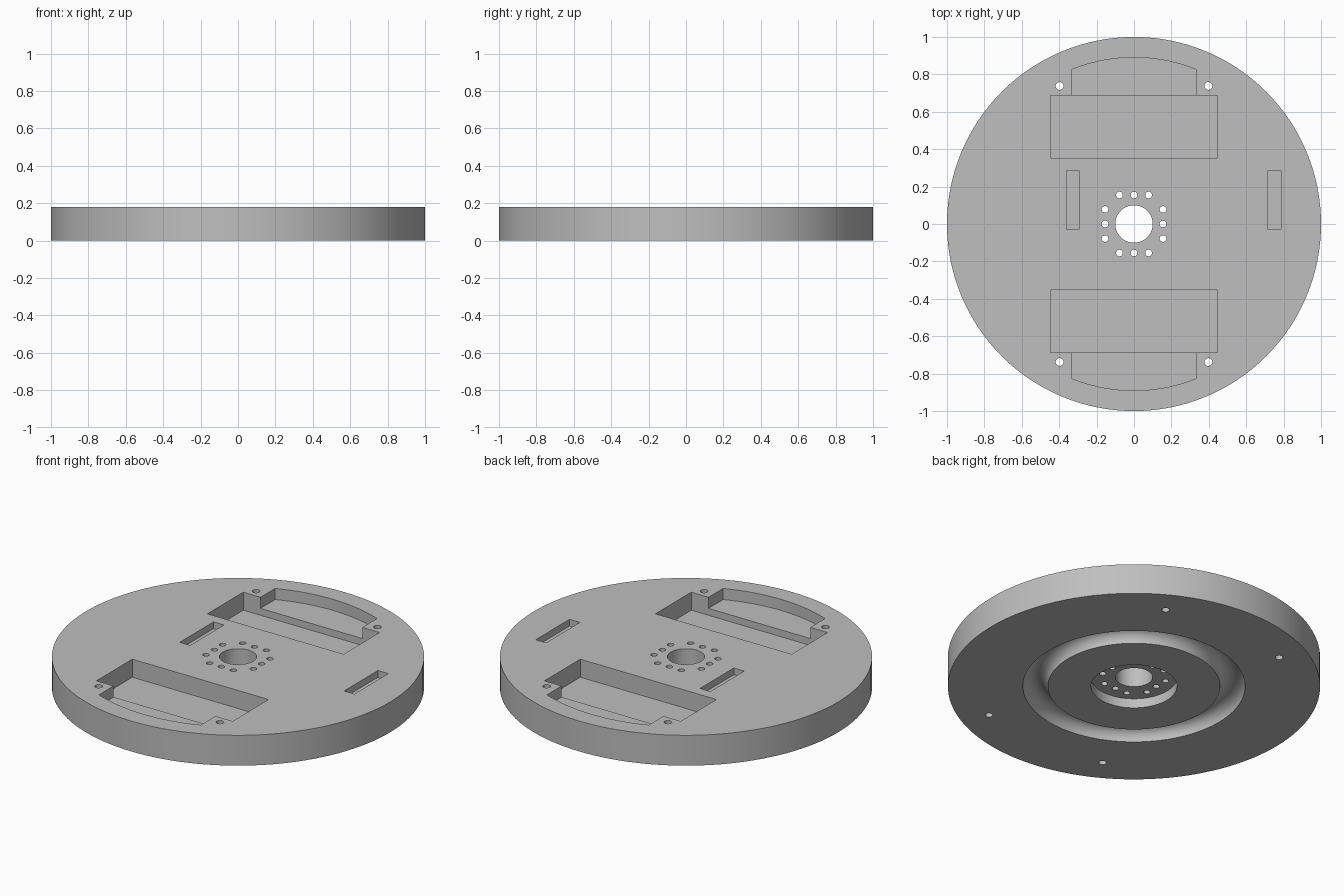
import bpy, bmesh, math
from mathutils import Vector

cube = bpy.data.objects.get("Cube")
if cube:
    bpy.data.objects.remove(cube, do_unlink=True)

HEIGHT = 0.18
SEGMENTS = 128

grey = bpy.data.materials.new("plain grey")
grey.use_nodes = True
grey.diffuse_color = (0.52, 0.52, 0.52, 1)
grey.node_tree.nodes["Principled BSDF"].inputs["Base Color"].default_value = grey.diffuse_color


def make_object(name, bm):
    bmesh.ops.recalc_face_normals(bm, faces=bm.faces)
    mesh = bpy.data.meshes.new(name)
    bm.to_mesh(mesh)
    bm.free()
    mesh.materials.append(grey)
    obj = bpy.data.objects.new(name, mesh)
    bpy.context.collection.objects.link(obj)
    return obj


def lathe(name, profile):
    """Revolve a closed (radius, height) profile around z."""
    bm = bmesh.new()
    rings = []
    for i in range(SEGMENTS):
        a = math.tau * i / SEGMENTS
        rings.append([bm.verts.new((r * math.cos(a), r * math.sin(a), z)) for r, z in profile])
    n = len(profile)
    for i, ring in enumerate(rings):
        after = rings[(i + 1) % SEGMENTS]
        for j in range(n):
            k = (j + 1) % n
            bm.faces.new((ring[j], after[j], after[k], ring[k]))
    return make_object(name, bm)


def prism(name, outline, bottom, top):
    """Extrude a flat outline between two heights."""
    bm = bmesh.new()
    face = bm.faces.new([bm.verts.new((x, y, bottom)) for x, y in outline])
    out = bmesh.ops.extrude_face_region(bm, geom=[face])
    verts = [v for v in out["geom"] if isinstance(v, bmesh.types.BMVert)]
    bmesh.ops.translate(bm, vec=Vector((0, 0, top - bottom)), verts=verts)
    return make_object(name, bm)


def cut(outline, depth):
    """Sink a pocket of the given depth into the top of the disc."""
    cutter = prism("cutter", outline, HEIGHT - depth, HEIGHT + 0.1)
    cutter.hide_render = True
    mod = disc.modifiers.new("pocket", "BOOLEAN")
    mod.operation = "DIFFERENCE"
    mod.solver = "EXACT"
    mod.object = cutter
    bpy.ops.object.modifier_apply(modifier=mod.name)
    bpy.data.objects.remove(cutter, do_unlink=True)


def rectangle(x0, x1, y0, y1):
    return [(x0, y0), (x1, y0), (x1, y1), (x0, y1)]


def circle(cx, cy, r, n=20):
    return [(cx + r * math.cos(math.tau * i / n), cy + r * math.sin(math.tau * i / n))
            for i in range(n)]


# Disc with centre bore, underside recess and round-bottomed ring groove
groove_mid, groove_r = 0.53, 0.067
groove = [(groove_mid - groove_r * math.cos(math.pi * i / 16),
           groove_r * math.sin(math.pi * i / 16)) for i in range(17)]
groove[-1] = (groove_mid + groove_r, 0)
profile = [(0.1, HEIGHT), (0.1, 0.056), (0.231, 0.056), (0.231, 0)]
profile += groove + [(1, 0), (1, HEIGHT)]
disc = lathe("wheel_disc", profile)
bpy.context.view_layer.objects.active = disc
disc.select_set(True)

# Two deep rectangular pockets, each with a shallower arched pocket outside
for side in (1, -1):
    cut(rectangle(-0.447, 0.447, side * 0.352, side * 0.688), 0.107)
    arch = [(-0.334, side * 0.6), (0.334, side * 0.6)]
    half = math.asin(0.334 / 0.89)
    for i in range(25):
        a = half - 2 * half * i / 24
        arch.append((0.89 * math.sin(a), side * 0.89 * math.cos(a)))
    cut(arch, 0.066)

# Shallow slots
for x in (-0.327, 0.751):
    cut(rectangle(x - 0.034, x + 0.034, -0.03, 0.287), 0.04)

# Mounting holes near the pockets
for x in (-0.398, 0.398):
    for y in (-0.738, 0.738):
        cut(circle(x, y, 0.021), HEIGHT + 0.1)

# Square ring of small holes around the bore
for side in (-0.155, 0.155):
    for step in (-0.078, 0, 0.078):
        cut(circle(side, step, 0.018), HEIGHT + 0.1)
        cut(circle(step, side, 0.018), HEIGHT + 0.1)

bpy.ops.object.shade_smooth_by_angle(angle=math.radians(30))
